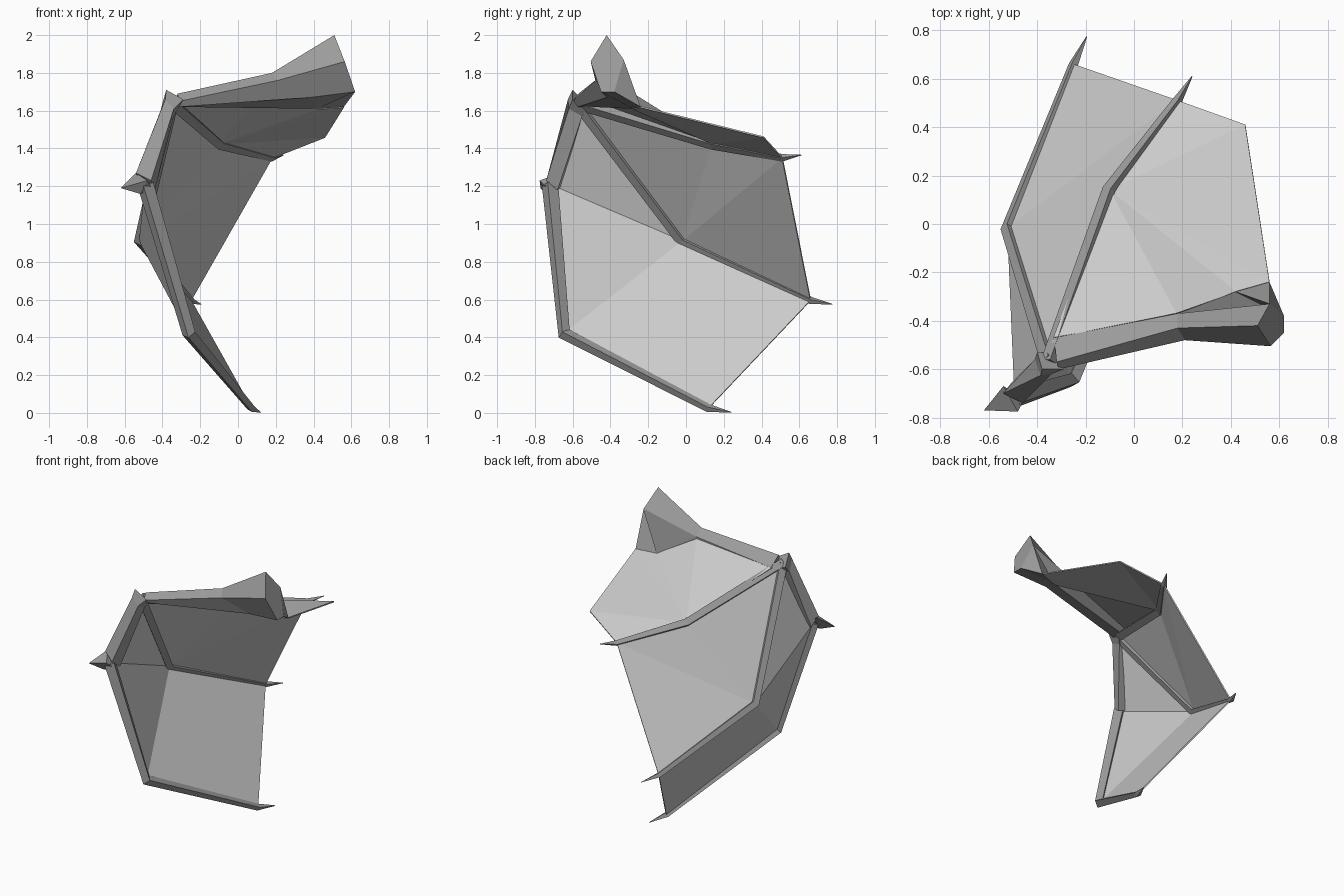
import bpy, bmesh
from mathutils import Vector as V

if "Cube" in bpy.data.objects:
    bpy.data.objects.remove(bpy.data.objects["Cube"])

def mat(name, g):
    m = bpy.data.materials.new(name)
    m.diffuse_color = (g, g, g, 1)
    m.use_nodes = True
    m.node_tree.nodes["Principled BSDF"].inputs["Base Color"].default_value = m.diffuse_color
    return m

BONE = mat("bone grey", 0.33)
SKIN = mat("membrane grey", 0.6)

def build(name, verts, faces, material, thick=0):
    me = bpy.data.meshes.new(name)
    me.from_pydata([tuple(v) for v in verts], [], faces)
    bm = bmesh.new()
    bm.from_mesh(me)
    bmesh.ops.recalc_face_normals(bm, faces=bm.faces)
    bm.to_mesh(me)
    bm.free()
    me.materials.append(material)
    ob = bpy.data.objects.new(name, me)
    bpy.context.collection.objects.link(ob)
    if thick:
        s = ob.modifiers.new("thickness", 'SOLIDIFY')
        s.thickness, s.offset = thick, 0
    return ob

def loft(name, rings):
    n = len(rings[0])
    verts = [p for r in rings for p in r]
    faces = [(k*n+i, k*n+(i+1) % n, (k+1)*n+(i+1) % n, (k+1)*n+i)
             for k in range(len(rings)-1) for i in range(n)]
    faces += [tuple(range(n)), tuple(range(len(verts)-n, len(verts)))]
    return build(name, verts, faces, BONE)

def bone(name, path, radii, side):
    """Diamond-section bone; side is the in-membrane direction hint."""
    pts = [V(p) for p in path]
    rings = []
    for i, p in enumerate(pts):
        d = (pts[min(i+1, len(pts)-1)] - pts[max(i-1, 0)]).normalized()
        u = d.cross(V(side)).normalized()
        w = u.cross(d)
        r = radii[i]
        rings.append([p+u*r, p+w*r, p-u*r, p-w*r])
    return loft(name, rings)

# Joints of the wing
elbow = (-0.35, -0.57, 1.64)
wrist = (-0.49, -0.72, 1.21)
c_mid, c_end, c_tip = (-0.26, -0.645, 0.42), (0.07, 0.12, 0.025), (0.12, 0.24, 0.003)
b_mid, b_end, b_tip = (-0.52, -0.02, 0.91), (-0.25, 0.66, 0.595), (-0.195, 0.775, 0.575)
a_mid, a_end, a_tip = (-0.10, 0.14, 1.425), (0.18, 0.51, 1.35), (0.24, 0.61, 1.365)
back = (-0.33, -0.47, 1.64)
arm_mid, armpit = (0.18, -0.38, 1.75), (0.42, -0.28, 1.61)

# Upper arm, flaring to the shoulder
loft("upper_arm", [
    [(0.51, -0.42, 2.0), (0.565, -0.505, 1.86), (0.62, -0.45, 1.70), (0.62, -0.38, 1.70), (0.56, -0.33, 1.87)],
    [(0.18, -0.43, 1.80), (0.21, -0.48, 1.76), (0.38, -0.42, 1.67), armpit, (0.18, -0.37, 1.76)],
    [(-0.32, -0.57, 1.69), (-0.31, -0.60, 1.65), (-0.31, -0.57, 1.62), (-0.32, -0.50, 1.62), back]])
build("shoulder_web", [(0.62, -0.38, 1.70), armpit, (0.56, -0.24, 1.62), (0.56, -0.33, 1.87)],
      [(0, 1, 2), (0, 2, 3), (1, 3, 2), (0, 3, 1)], BONE)

# Elbow knob, forearm and wrist claw
loft("forearm", [
    [(-0.38, -0.60, 1.71), (-0.29, -0.60, 1.66), (-0.32, -0.53, 1.60), (-0.40, -0.53, 1.64)],
    [(-0.385, -0.625, 1.66), (-0.34, -0.62, 1.61), (-0.34, -0.55, 1.57), (-0.41, -0.56, 1.60)],
    [(-0.54, -0.70, 1.27), (-0.46, -0.74, 1.23), (-0.44, -0.68, 1.18), (-0.51, -0.66, 1.20)]])
build("wrist_claw", [(-0.54, -0.67, 1.27), (-0.48, -0.775, 1.23), (-0.45, -0.72, 1.18),
                     (-0.52, -0.74, 1.16), (-0.62, -0.77, 1.19)],
      [(0, 1, 4), (1, 3, 4), (3, 0, 4), (1, 2, 3), (2, 0, 3), (0, 2, 1)], BONE)

# Finger bones with pointed tips
R = (0.036, 0.032, 0.02, 0.002)
bone("lower_finger", [wrist, c_mid, c_end, c_tip], (0.045, 0.036, 0.022, 0.002), (1, -0.3, 0.3))
bone("middle_finger", [elbow, b_mid, b_end, b_tip], R, (1, 0, 0.2))
bone("upper_finger", [elbow, a_mid, a_end, a_tip], R, (0, 0, 1))

# Skin panels stretched between the bones
T = 0.008
build("upper_membrane", [a_mid, elbow, back, arm_mid, armpit, (0.56, -0.24, 1.62), (0.46, 0.41, 1.46), a_end],
      [(0, i, i+1) for i in range(1, 7)], SKIN, T)
build("middle_membrane", [b_mid, elbow, a_mid, a_end, b_end],
      [(0, i, i+1) for i in range(1, 4)], SKIN, T)
build("lower_membrane", [b_mid, elbow, wrist, c_mid, c_end, b_end],
      [(0, 1, 2), (0, 2, 3), (0, 3, 5), (3, 4, 5)], SKIN, T)
